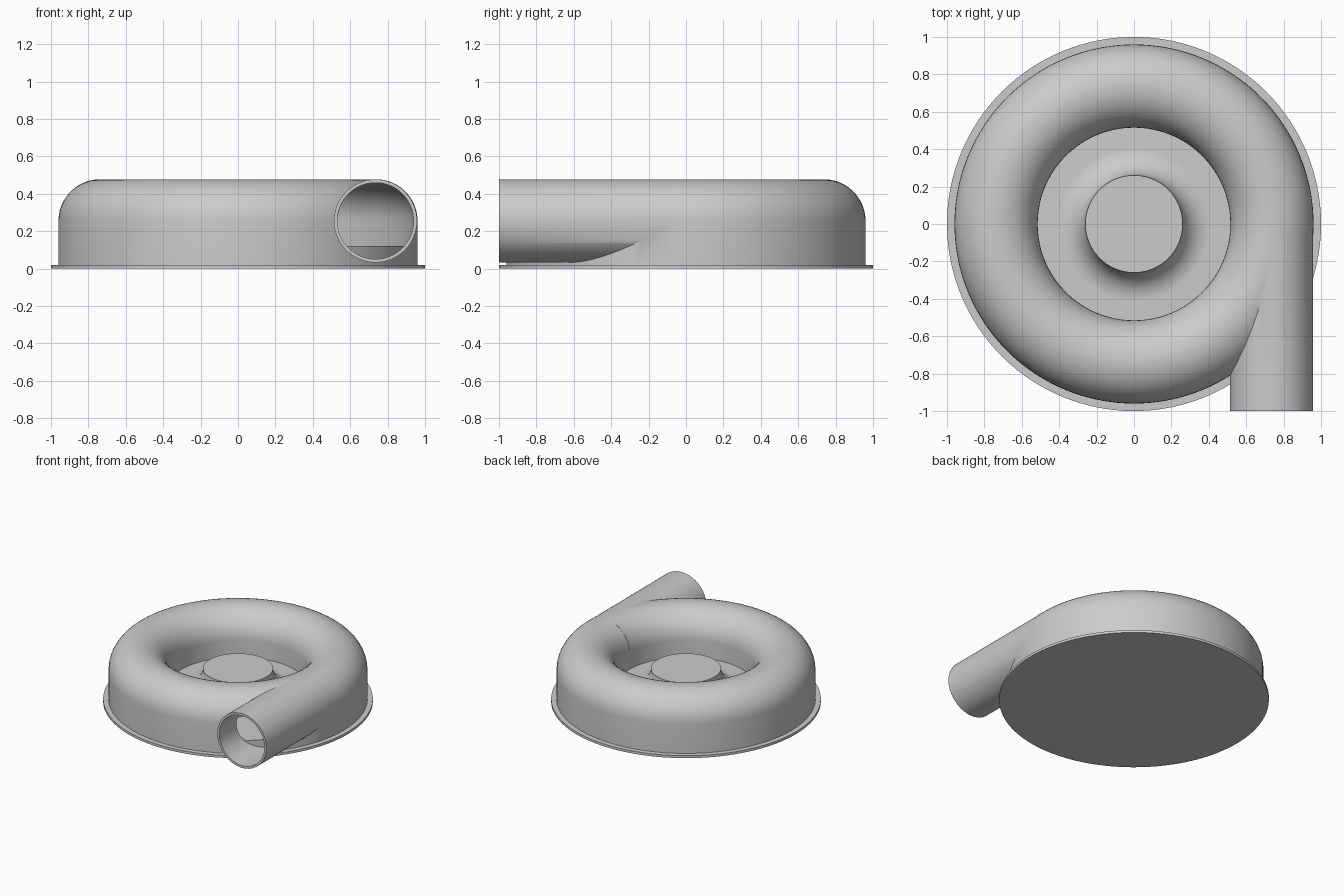
import bpy, bmesh, math
from mathutils import Matrix

cube = bpy.data.objects.get("Cube")
if cube:
    bpy.data.objects.remove(cube)

grey = bpy.data.materials.new("light_grey")
grey.use_nodes = True
COLOUR = (0.6, 0.6, 0.6, 1)
grey.diffuse_color = COLOUR
grey.node_tree.nodes["Principled BSDF"].inputs["Base Color"].default_value = COLOUR

RING = 0.7375   # centreline radius of the spiral channel
AXIS = 0.255    # height of the channel axis
PIPE_X = 0.735


def finish(bm, name):
    bmesh.ops.recalc_face_normals(bm, faces=bm.faces)
    mesh = bpy.data.meshes.new(name)
    bm.to_mesh(mesh)
    bm.free()
    mesh.materials.append(grey)
    obj = bpy.data.objects.new(name, mesh)
    bpy.context.collection.objects.link(obj)
    return obj


def revolve(name, profile, steps=128):
    """Turn a closed (radius, height) profile around the z axis."""
    bm = bmesh.new()
    verts = [bm.verts.new((r, 0, z)) for r, z in profile]
    edges = [bm.edges.new((a, b)) for a, b in zip(verts, verts[1:] + verts[:1])]
    bmesh.ops.spin(bm, geom=verts + edges, cent=(0, 0, 0), axis=(0, 0, 1),
                   angle=math.tau, steps=steps)
    bmesh.ops.remove_doubles(bm, verts=bm.verts, dist=1e-5)
    return finish(bm, name)


def arch(radius, bottom, steps=24):
    """Channel section: straight sides with a half-round top."""
    points = [(RING + radius, bottom)]
    for i in range(steps + 1):
        a = math.pi * i / steps
        points.append((RING + radius * math.cos(a), AXIS + radius * math.sin(a)))
    return points + [(RING - radius, bottom)]


def tube(name, radius, front, back):
    bm = bmesh.new()
    place = (Matrix.Translation((PIPE_X, (front + back) / 2, AXIS))
             @ Matrix.Rotation(math.pi / 2, 4, "X"))
    bmesh.ops.create_cone(bm, cap_ends=True, segments=64, radius1=radius,
                          radius2=radius, depth=back - front, matrix=place)
    return finish(bm, name)


def combine(target, tool, operation):
    mod = target.modifiers.new(operation.lower(), "BOOLEAN")
    mod.operation = operation
    mod.solver = "EXACT"
    mod.object = tool
    bpy.context.view_layer.objects.active = target
    bpy.ops.object.modifier_apply(modifier=mod.name)
    bpy.data.objects.remove(tool)


def smooth(obj):
    bpy.ops.object.select_all(action="DESELECT")
    obj.select_set(True)
    bpy.context.view_layer.objects.active = obj
    bpy.ops.object.shade_smooth_by_angle(angle=math.radians(30))


# Round mounting plate
bm = bmesh.new()
bmesh.ops.create_cone(bm, cap_ends=True, segments=128, radius1=1, radius2=1,
                      depth=0.02, matrix=Matrix.Translation((0, 0, 0.01)))
base_plate = finish(bm, "base_plate")

# Hub with a concave flare running out into the channel floor
FILLET, TOP, FLOOR, HUB = 0.15, 0.27, 0.12, 0.26
hub_profile = [(0, 0.01), (0, TOP)]
for i in range(17):
    a = math.pi / 2 * i / 16
    hub_profile.append((HUB + FILLET * (1 - math.cos(a)), TOP - FILLET * math.sin(a)))
hub_profile += [(0.95, FLOOR), (0.95, 0.01)]
hub = revolve("hub_and_floor", hub_profile)

# Hollow ring housing with tangential outlet pipe
housing = revolve("housing_with_outlet", arch(0.2225, 0.01))
combine(housing, tube("outlet_pipe", 0.222, -1, -0.005), "UNION")
combine(housing, revolve("channel_cutter", arch(0.206, -0.05)), "DIFFERENCE")
combine(housing, tube("outlet_cutter", 0.204, -1.1, -0.01), "DIFFERENCE")

for part in (base_plate, hub, housing):
    smooth(part)
